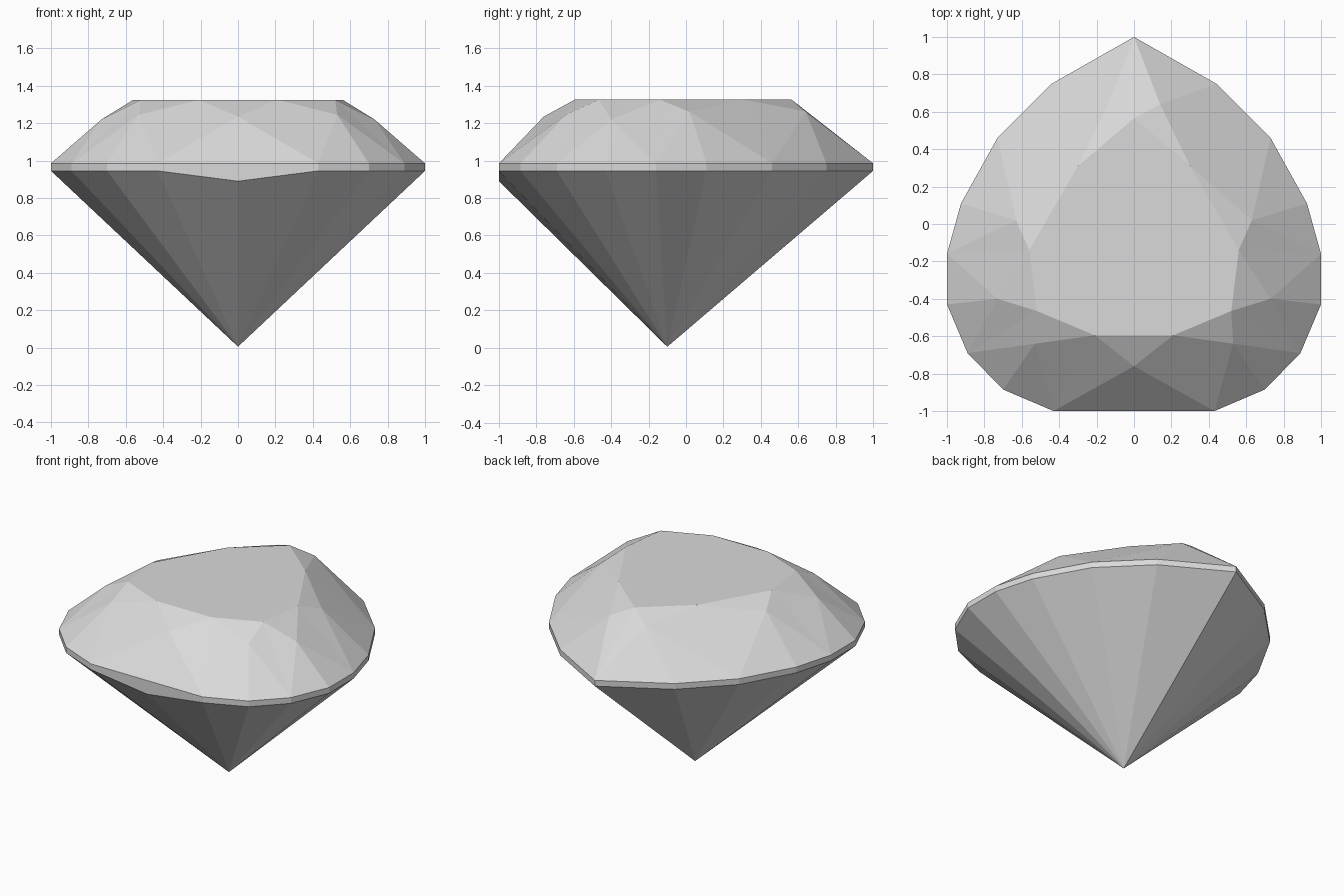
import bpy
import bmesh

if "Cube" in bpy.data.objects:
    bpy.data.objects.remove(bpy.data.objects["Cube"], do_unlink=True)

# Pale grey stone
stone = bpy.data.materials.new("pale_grey_stone")
stone.use_nodes = True
GREY = (0.7, 0.7, 0.7, 1)
stone.diffuse_color = GREY
shader = next(n for n in stone.node_tree.nodes if n.type == 'BSDF_PRINCIPLED')
shader.inputs["Base Color"].default_value = GREY

TABLE_Z, GIRDLE_TOP, GIRDLE_LOW = 1.325, 0.985, 0.945
CULET = (0, -0.1, 0.005)

# Left half outlines, from the flat front round to the pointed back
GIRDLE = [(0.43, -1), (0.7, -0.885), (0.89, -0.69), (1, -0.43), (1, -0.16),
          (0.925, 0.11), (0.73, 0.46), (0.44, 0.75), (0, 1)]
TABLE = [(0.21, -0.595), (0.52, -0.465), (0.56, -0.14), (0.3, 0.31), (0, 0.565)]
STARS = [(0, -0.76, 1.235), (0.53, -0.64, 1.245), (0.73, -0.4, 1.22),
         (0.63, 0.02, 1.26), (0.14, 0.64, 1.262)]


def at(points, z):
    return [(x, y, z) for x, y in points]


def mirrored(p):
    return (-p[0], p[1], p[2])


def both_sides(polys):
    return polys + [[mirrored(p) for p in reversed(f)] for f in polys]


def make_part(name, polys):
    """Build a flat-shaded part from polygons, welding shared corners."""
    bm = bmesh.new()
    for poly in polys:
        bm.faces.new([bm.verts.new(p) for p in poly])
    bmesh.ops.remove_doubles(bm, verts=bm.verts[:], dist=0.0005)
    mesh = bpy.data.meshes.new(name)
    bm.to_mesh(mesh)
    bm.free()
    mesh.materials.append(stone)
    bpy.context.collection.objects.link(bpy.data.objects.new(name, mesh))


top, low = at(GIRDLE, GIRDLE_TOP), at(GIRDLE, GIRDLE_LOW)
table = at(TABLE, TABLE_Z)

# Crown: star facets, kites and paired girdle facets on one side
side = []
for i in range(1, 5):
    star, a, b, c = STARS[i], *top[2 * i - 2:2 * i + 1]
    side += [[table[i - 1], star, table[i]], [star, a, b], [star, b, c]]
    if i < 4:
        nxt = STARS[i + 1]
        side += [[table[i], star, c], [table[i], c, nxt]]
side += [[table[0], STARS[0], top[0]], [table[0], top[0], STARS[1]],
         [table[4], STARS[4], top[8]]]

# Crown facets on the centre line, and the flat table
centre = [[mirrored(table[0]), STARS[0], table[0]],
          [STARS[0], mirrored(top[0]), top[0]],
          table + [mirrored(p) for p in reversed(table[:-1])]]
make_part("crown", both_sides(side) + centre)

# Girdle band, dipping at the middle of the front
dip = (0, -1, 0.89)
band = [[low[i], low[i + 1], top[i + 1], top[i]] for i in range(8)]
front = [mirrored(low[0]), dip, low[0], top[0], mirrored(top[0])]
make_part("girdle", both_sides(band) + [front])

# Pavilion: facets running from the girdle down to the culet
rim = [dip] + low
make_part("pavilion", both_sides([[CULET, b, a] for a, b in zip(rim, rim[1:])]))
